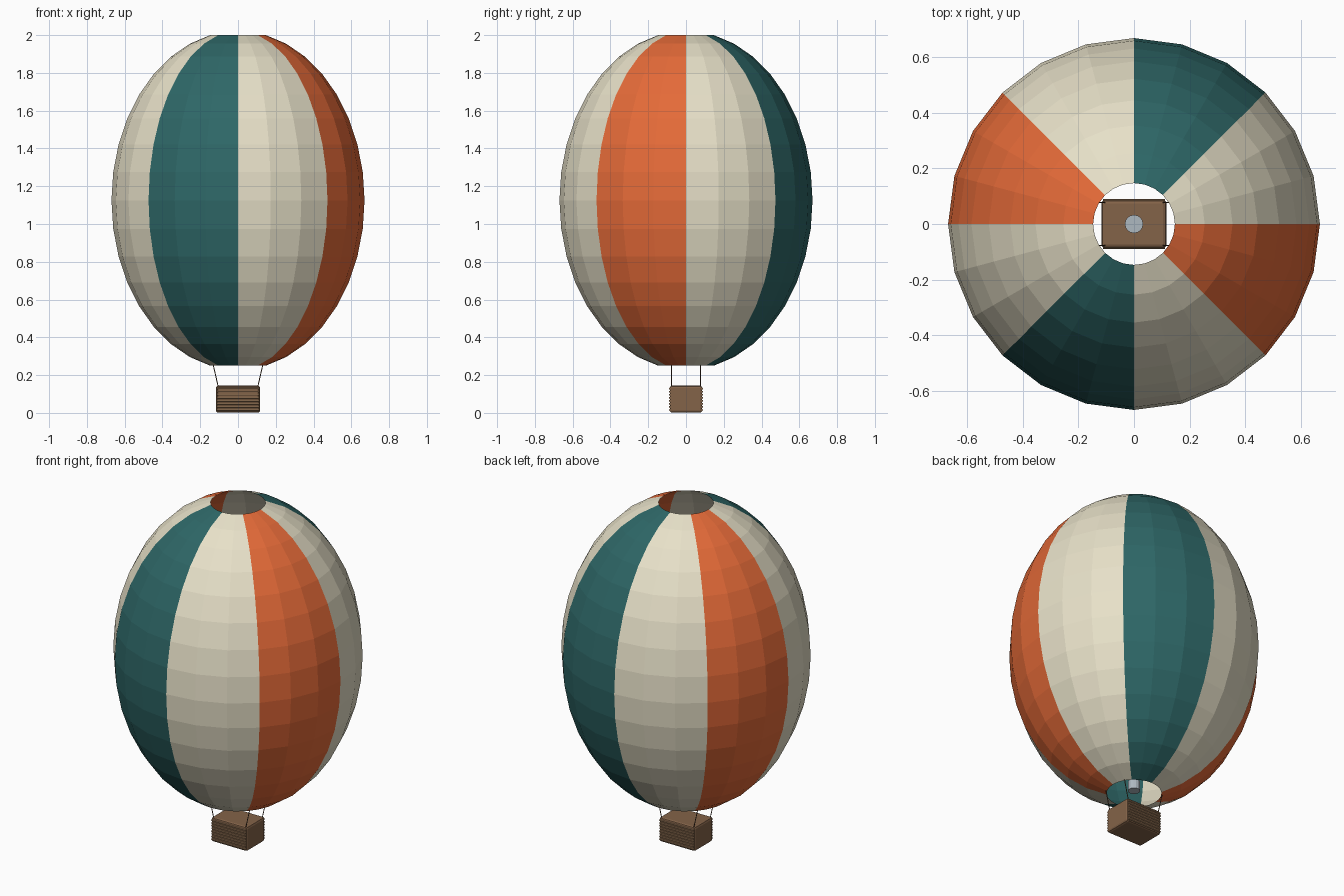
import bpy, bmesh
from math import sin, cos, pi, radians
from mathutils import Vector

if "Cube" in bpy.data.objects:
    bpy.data.objects.remove(bpy.data.objects["Cube"])


def material(name, rgb):
    m = bpy.data.materials.new(name)
    m.diffuse_color = (*rgb, 1)
    m.use_nodes = True
    m.node_tree.nodes["Principled BSDF"].inputs["Base Color"].default_value = m.diffuse_color
    return m


CREAM = material("cream", (0.80, 0.75, 0.58))
TEAL = material("teal", (0.027, 0.135, 0.135))
ORANGE = material("orange", (0.78, 0.145, 0.04))
WICKER = material("wicker", (0.23, 0.125, 0.065))
LIGHT_WICKER = material("light_wicker", (0.32, 0.19, 0.10))
ROPE = material("rope", (0.12, 0.07, 0.04))
METAL = material("metal", (0.42, 0.48, 0.53))


def finish(name, bm, mat):
    mesh = bpy.data.meshes.new(name)
    bm.to_mesh(mesh)
    bm.free()
    ob = bpy.data.objects.new(name, mesh)
    bpy.context.collection.objects.link(ob)
    mesh.materials.append(mat)
    return ob


def rod(name, a, b, radius, sides, mat):
    a, b = Vector(a), Vector(b)
    bm = bmesh.new()
    bmesh.ops.create_cone(bm, cap_ends=True, segments=sides, radius1=radius,
                          radius2=radius, depth=(b - a).length)
    ob = finish(name, bm, mat)
    ob.location = (a + b) / 2
    ob.rotation_euler = (b - a).to_track_quat('Z', 'Y').to_euler()
    return ob


# Envelope: eight gores, each three facets wide, open at crown and mouth
RADIUS, HALF_HEIGHT, CENTRE_Z = 0.67, 0.897, 1.125
ROWS, CUT = 16, radians(12.7)


def gore(index, mat):
    bm = bmesh.new()
    rings = []
    for r in range(ROWS + 1):
        p = pi - CUT - (pi - 2 * CUT) * r / ROWS
        ring = []
        for s in range(4):
            a = radians(45 * index + 15 * s)
            ring.append(bm.verts.new((RADIUS * sin(p) * cos(a),
                                      RADIUS * sin(p) * sin(a),
                                      CENTRE_Z + HALF_HEIGHT * cos(p))))
        rings.append(ring)
    for lo, hi in zip(rings, rings[1:]):
        for s in range(3):
            bm.faces.new((lo[s], lo[s + 1], hi[s + 1], hi[s]))
    finish(f"envelope_gore_{index + 1}", bm, mat)


for i in range(8):
    gore(i, (CREAM, TEAL, CREAM, ORANGE)[i % 4])

# Basket: softened solid block
bm = bmesh.new()
bmesh.ops.create_cube(bm, size=1)
bmesh.ops.scale(bm, vec=(0.234, 0.172, 0.143), verts=bm.verts)
basket = finish("basket", bm, WICKER)
basket.location.z = 0.0725
bevel = basket.modifiers.new("soft_edges", 'BEVEL')
bevel.width = 0.012
bevel.segments = 2

# Woven bands across front and back of the basket
for side, label in ((-1, "front"), (1, "back")):
    for k in range(8):
        z = 0.016 + 0.016 * k
        rod(f"{label}_weave_{k + 1}", (-0.112, side * 0.084, z),
            (0.112, side * 0.084, z), 0.006, 8, LIGHT_WICKER)

# Ropes from the basket corners to the mouth
for sx in (-1, 1):
    for sy in (-1, 1):
        rod(f"rope_{'right' if sx > 0 else 'left'}_{'back' if sy > 0 else 'front'}",
            (sx * 0.104, sy * 0.077, 0.135), (sx * 0.133, sy * 0.077, 0.262),
            0.0025, 6, ROPE)

# Burner just inside the mouth
rod("burner", (0, 0, 0.265), (0, 0, 0.32), 0.033, 16, METAL)
